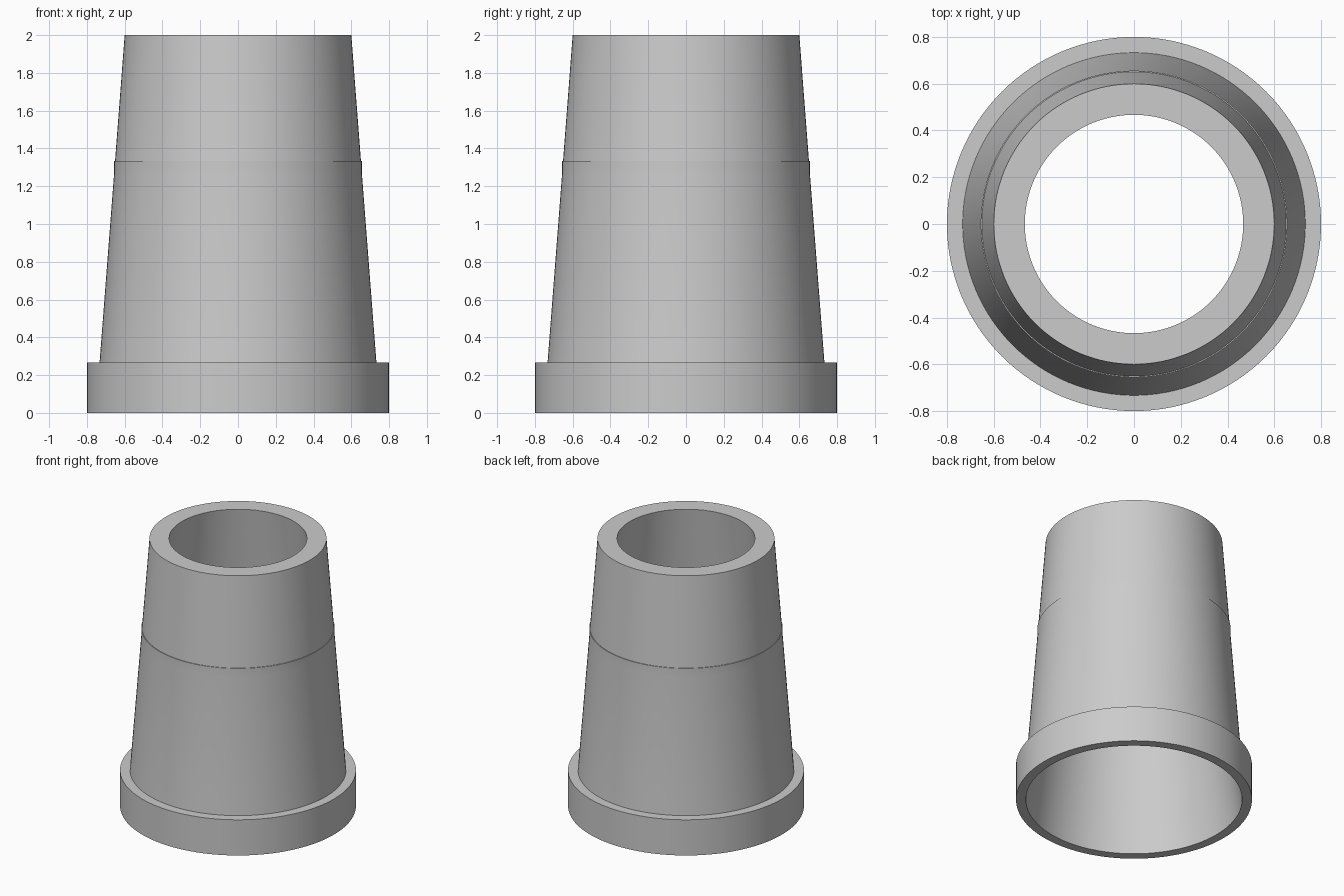
import bpy, bmesh
from math import radians, tau
from mathutils import Vector, Matrix

if "Cube" in bpy.data.objects:
    bpy.data.objects.remove(bpy.data.objects["Cube"])

SEGMENTS = 128

grey = bpy.data.materials.new("light grey")
grey.use_nodes = True
colour = (0.6, 0.6, 0.6, 1)
grey.diffuse_color = colour
grey.node_tree.nodes["Principled BSDF"].inputs["Base Color"].default_value = colour

# closed wall section: radius, height
section = [
    (0.8, 0), (0.8, 0.267),            # base flange
    (0.733, 0.267), (0.656, 1.267),    # lower taper
    (0.656, 1.333), (0.651, 1.333),    # straight band and fine ledge
    (0.6, 2), (0.467, 2),              # upper taper and rim
    (0.733, 0),                        # tapered bore
]


def lathe(name, points, material):
    """Turn a closed section around the z axis."""
    bm = bmesh.new()
    rings = []
    for i in range(SEGMENTS):
        turn = Matrix.Rotation(tau * i / SEGMENTS, 3, 'Z')
        rings.append([bm.verts.new(turn @ Vector((r, 0, z))) for r, z in points])
    for i, ring in enumerate(rings):
        after = rings[(i + 1) % SEGMENTS]
        for j in range(len(points)):
            k = (j + 1) % len(points)
            bm.faces.new((ring[j], after[j], after[k], ring[k]))
    bmesh.ops.recalc_face_normals(bm, faces=bm.faces)
    mesh = bpy.data.meshes.new(name)
    bm.to_mesh(mesh)
    bm.free()
    mesh.materials.append(material)
    obj = bpy.data.objects.new(name, mesh)
    bpy.context.collection.objects.link(obj)
    return obj


# tapered sleeve
sleeve = lathe("tapered_sleeve", section, grey)
bpy.ops.object.select_all(action='DESELECT')
sleeve.select_set(True)
bpy.context.view_layer.objects.active = sleeve
bpy.ops.object.shade_smooth_by_angle(angle=radians(30))
